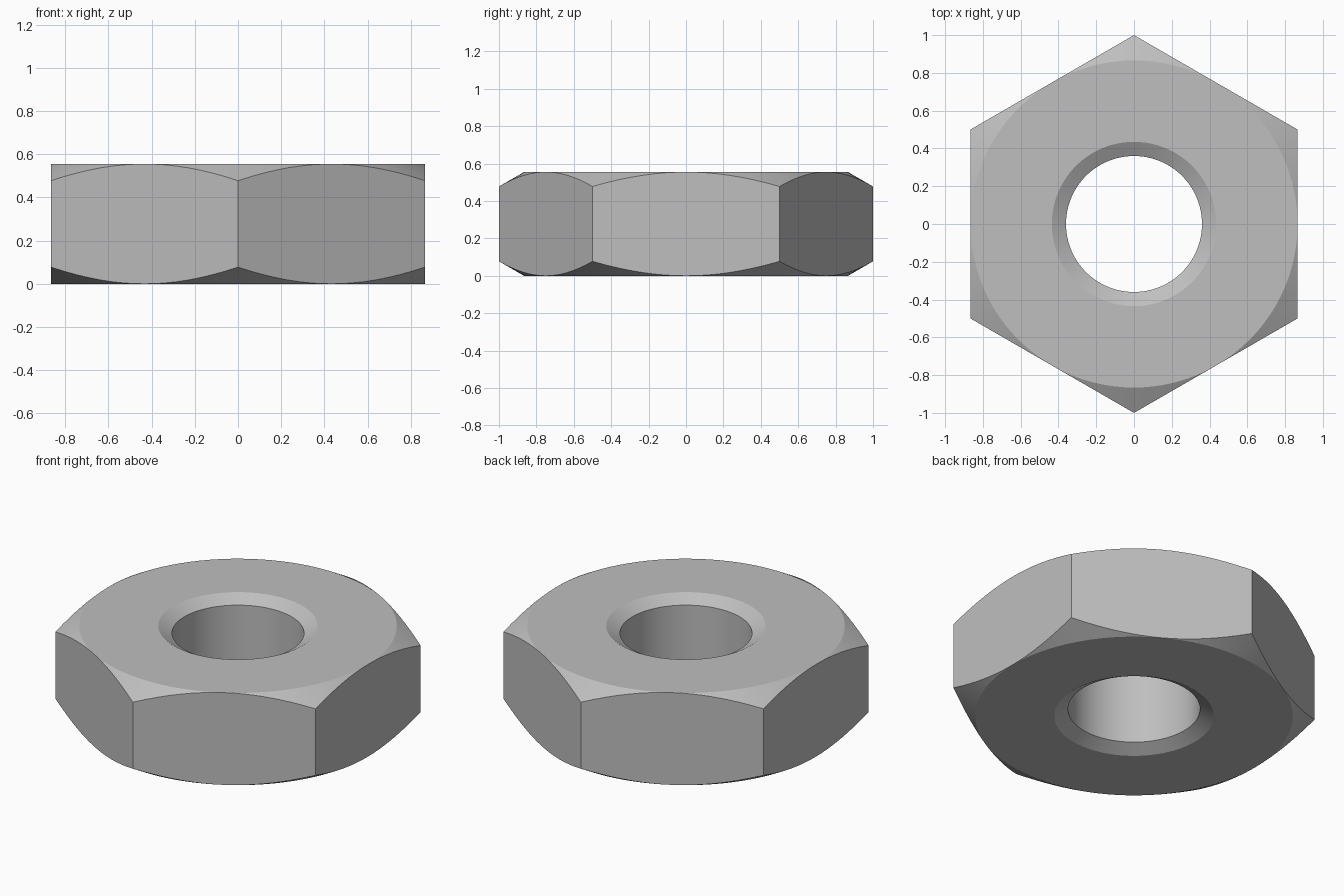
import bpy
import bmesh
import math

cube = bpy.data.objects.get("Cube")
if cube:
    bpy.data.objects.remove(cube, do_unlink=True)

SEGMENTS = 96
HEIGHT = 0.555
APOTHEM = math.cos(math.radians(30))
BORE, SINK = 0.36, 0.435
SLOPE = math.tan(math.radians(30))

# Plain grey metal
steel = bpy.data.materials.new("grey_steel")
steel.use_nodes = True
colour = (0.52, 0.52, 0.52, 1)
steel.diffuse_color = colour
steel.node_tree.nodes["Principled BSDF"].inputs["Base Color"].default_value = colour


def section(angle):
    """Closed radial section: bore, countersinks, faces, chamfers and side flat."""
    sector = math.radians(60)
    offset = (angle + sector / 2) % sector - sector / 2
    edge = APOTHEM / math.cos(offset)
    drop = (edge - APOTHEM) * SLOPE
    sink = (SINK - BORE) * SLOPE
    lower = [(BORE, sink), (SINK, 0), (APOTHEM, 0), (edge, drop)]
    return lower + [(r, HEIGHT - z) for r, z in reversed(lower)]


# Sweep the section around the axis, its outer edge following the hexagon
bm = bmesh.new()
rings = []
for i in range(SEGMENTS):
    a = math.tau * i / SEGMENTS
    rings.append([bm.verts.new((r * math.cos(a), r * math.sin(a), z))
                  for r, z in section(a)])
for i, ring in enumerate(rings):
    following = rings[(i + 1) % SEGMENTS]
    for j in range(len(ring)):
        k = (j + 1) % len(ring)
        bm.faces.new((ring[j], ring[k], following[k], following[j]))

# Close the chamfers where they vanish at the middle of each flat
bmesh.ops.remove_doubles(bm, verts=bm.verts, dist=1e-5)
bmesh.ops.recalc_face_normals(bm, faces=bm.faces)
mesh = bpy.data.meshes.new("hex_nut")
bm.to_mesh(mesh)
bm.free()
mesh.materials.append(steel)

nut = bpy.data.objects.new("hex_nut", mesh)
bpy.context.collection.objects.link(nut)
bpy.ops.object.select_all(action="DESELECT")
nut.select_set(True)
bpy.context.view_layer.objects.active = nut
bpy.ops.object.shade_smooth_by_angle(angle=math.radians(20))
